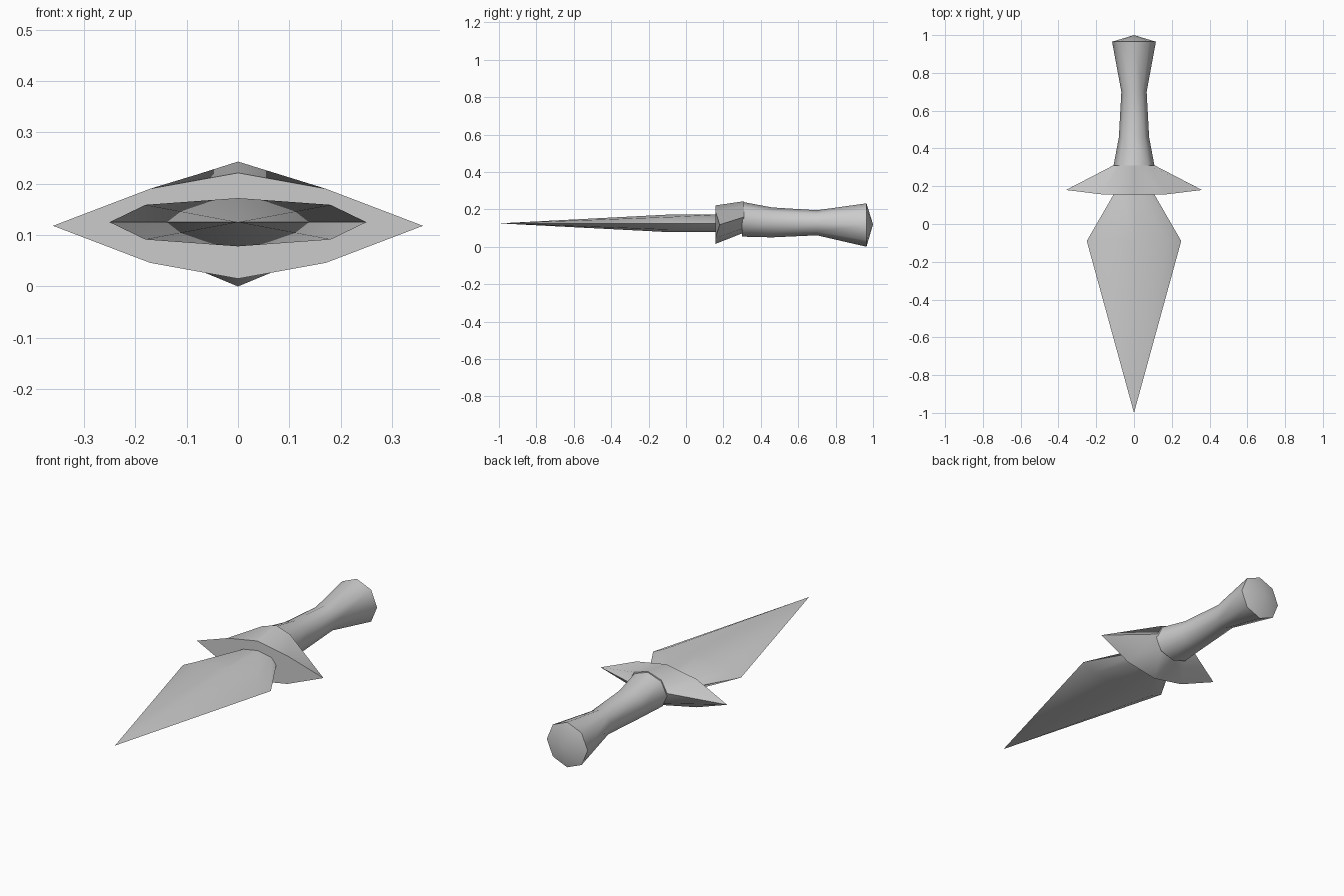
import bpy, bmesh, math

default = bpy.data.objects.get("Cube")
if default:
    bpy.data.objects.remove(default, do_unlink=True)

steel = bpy.data.materials.new("plain grey")
steel.use_nodes = True
GREY = (0.6, 0.6, 0.6, 1)
steel.diffuse_color = GREY
steel.node_tree.nodes["Principled BSDF"].inputs["Base Color"].default_value = GREY


def section(y, rx, rz, zc=0.125, mx=0.707, mz=0.707, tip_shift=0.0):
    """Eight-sided section; mx, mz place the diagonal corners."""
    ring = []
    for cx, cz in [(1, 0), (mx, mz), (0, 1), (-mx, mz),
                   (-1, 0), (-mx, -mz), (0, -1), (mx, -mz)]:
        ring.append((cx * rx, y + (tip_shift if cz == 0 else 0), zc + cz * rz))
    return ring


def loft(name, rings, start=None, end=None, angle=50):
    """Bridge sections in order; close ends to a point or with a flat cap."""
    bm = bmesh.new()
    loops = [[bm.verts.new(p) for p in r] for r in rings]
    for a, b in zip(loops, loops[1:]):
        for i in range(len(a)):
            j = (i + 1) % len(a)
            bm.faces.new((a[i], a[j], b[j], b[i]))
    for loop, apex in ((loops[0], start), (loops[-1], end)):
        if apex is None:
            bm.faces.new(loop)
        else:
            v = bm.verts.new(apex)
            for i in range(len(loop)):
                bm.faces.new((loop[i], loop[(i + 1) % len(loop)], v))
    bmesh.ops.recalc_face_normals(bm, faces=bm.faces)
    mesh = bpy.data.meshes.new(name)
    bm.to_mesh(mesh)
    bm.free()
    mesh.materials.append(steel)
    ob = bpy.data.objects.new(name, mesh)
    bpy.context.collection.objects.link(ob)
    bpy.ops.object.select_all(action='DESELECT')
    ob.select_set(True)
    bpy.context.view_layer.objects.active = ob
    bpy.ops.object.shade_smooth_by_angle(angle=math.radians(angle))
    return ob


# Flattened leaf-shaped blade, running slightly into the guard
loft("blade", [section(-0.09, 0.25, 0.047, mx=0.72, mz=0.72),
               section(0.17, 0.10, 0.047, mx=0.72, mz=0.72)],
     start=(0, -1, 0.125))

# Wide guard tapering back to the grip
loft("guard", [section(0.157, 0.36, 0.103, 0.118, mx=0.475, mz=0.7, tip_shift=0.023),
               section(0.31, 0.11, 0.084, 0.159)])

# Waisted grip with flared pommel and shallow pointed end
loft("handle", [section(0.30, 0.11, 0.093, 0.147),
                section(0.46, 0.08, 0.08, 0.13),
                section(0.70, 0.067, 0.067, 0.128),
                section(0.965, 0.116, 0.116, 0.116)],
     end=(0, 1, 0.12))
